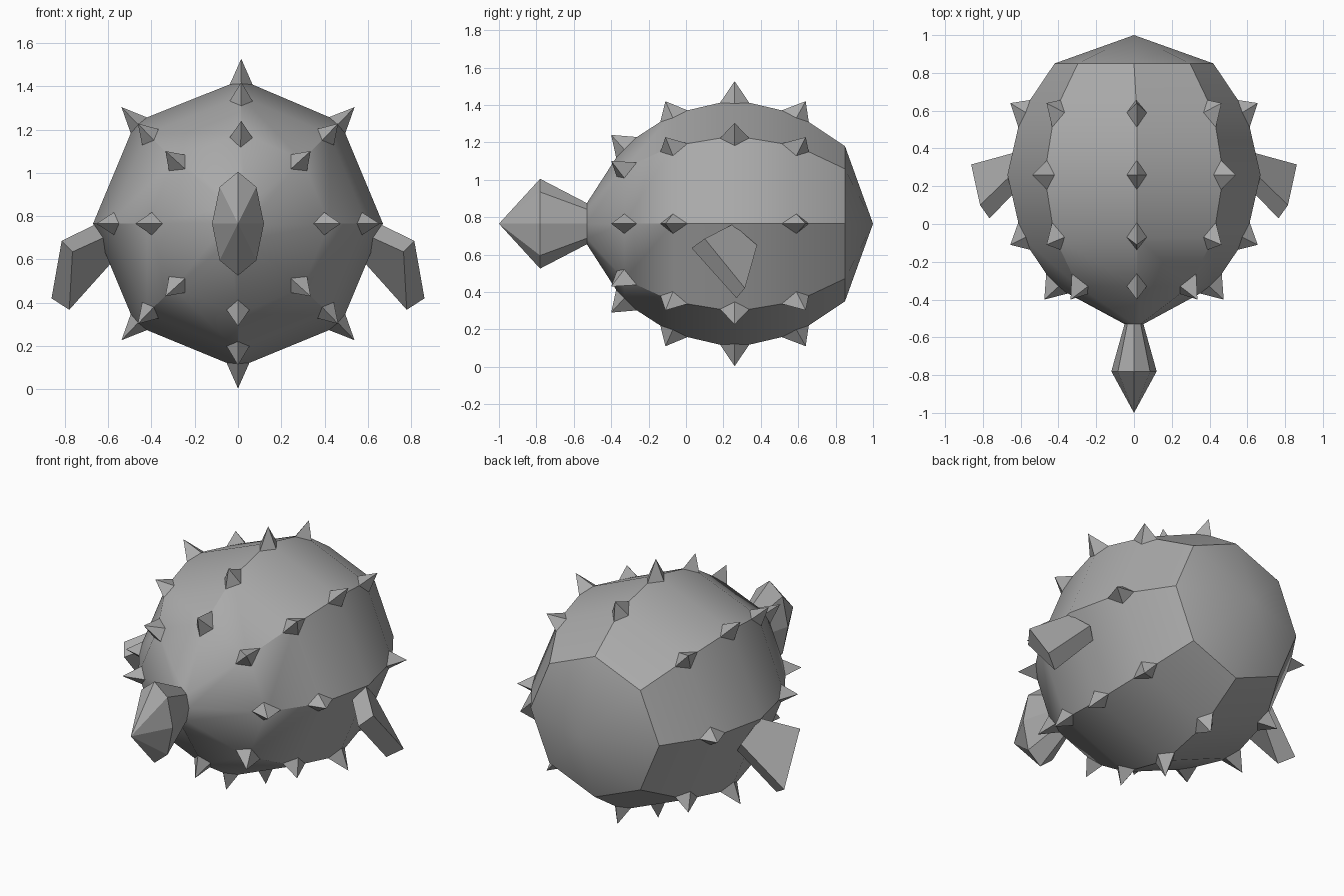
import bpy, bmesh
from math import pi, sin, cos, radians
from mathutils import Vector

if "Cube" in bpy.data.objects:
    bpy.data.objects.remove(bpy.data.objects["Cube"])

ZC = 0.765      # height of the long axis
SIDES = 8

grey = bpy.data.materials.new("dark_grey")
grey.diffuse_color = (0.4, 0.4, 0.4, 1)
grey.use_nodes = True
grey.node_tree.nodes["Principled BSDF"].inputs["Base Color"].default_value = grey.diffuse_color


def make_object(name, bm, smooth=None):
    bmesh.ops.recalc_face_normals(bm, faces=bm.faces)
    mesh = bpy.data.meshes.new(name)
    bm.to_mesh(mesh)
    bm.free()
    mesh.materials.append(grey)
    ob = bpy.data.objects.new(name, mesh)
    bpy.context.collection.objects.link(ob)
    if smooth:
        bpy.ops.object.select_all(action='DESELECT')
        ob.select_set(True)
        bpy.context.view_layer.objects.active = ob
        bpy.ops.object.shade_smooth_by_angle(angle=radians(smooth))
    return ob


def ring_point(ring, i):
    """Corner i of an octagonal ring (y, x radius, z radius, sideways shift of the top corner)."""
    y, rx, rz, top = ring
    a = 2 * pi * (i % SIDES) / SIDES
    return Vector((rx * cos(a) + (top if i % SIDES == 2 else 0), y, ZC + rz * sin(a)))


def lathe(name, rings, start, end, smooth=None):
    """Skin octagonal rings and close each end at a point or flat."""
    bm = bmesh.new()
    loops = [[bm.verts.new(ring_point(r, i)) for i in range(SIDES)] for r in rings]
    for a, b in zip(loops, loops[1:]):
        for i in range(SIDES):
            j = (i + 1) % SIDES
            bm.faces.new((a[i], a[j], b[j], b[i]))
    for loop, tip in ((loops[0], start), (loops[-1], end)):
        if tip is None:
            bm.faces.new(loop)
            continue
        p = bm.verts.new((0, tip, ZC))
        for i in range(SIDES):
            bm.faces.new((loop[i], loop[(i + 1) % SIDES], p))
    return make_object(name, bm, smooth)


# Round body
BODY = [(-0.53, 0.05, 0.11, 0), (-0.33, 0.42, 0.42, 0.015), (-0.07, 0.595, 0.588, 0.015),
        (0.26, 0.67, 0.665, 0.015), (0.59, 0.595, 0.588, 0.015), (0.85, 0.42, 0.415, 0)]
lathe("body", BODY, None, 1.0, smooth=30)

# Flattened tail
lathe("tail", [(-0.53, 0.05, 0.11, 0), (-0.78, 0.12, 0.24, 0)], None, -1.0)

# Spikes: pyramids whose base corners lie on the body edges (ring, tip y, tip radius)
bm = bmesh.new()
for k, y1, r1 in [(1, -0.40, 0.475), (2, -0.11, 0.655), (3, 0.26, 0.762), (4, 0.64, 0.655)]:
    for i in range(SIDES):
        if k == 3 and i % 4 == 0:
            continue            # the fins sit here
        centre = ring_point(BODY[k], i)

        def toward(p, dist):
            return bm.verts.new(centre + (p - centre).normalized() * dist)

        quad = [toward(ring_point(BODY[k - 1], i), 0.08), toward(ring_point(BODY[k], i - 1), 0.057),
                toward(ring_point(BODY[k + 1], i), 0.08), toward(ring_point(BODY[k], i + 1), 0.057)]
        apex = bm.verts.new(ring_point((y1, r1, r1, 0.015), i))
        bm.faces.new(quad)
        for n in range(4):
            bm.faces.new((quad[n], quad[(n + 1) % 4], apex))
make_object("spikes", bm)

# Side fins, flaring outward and down
outer = [(0.815, 0.10, 0.685), (0.862, 0.315, 0.42), (0.78, 0.27, 0.367), (0.765, 0.03, 0.635)]
root = [(0.66, 0.25, 0.762), (0.625, 0.38, 0.65), (0.58, 0.35, 0.59), (0.60, 0.20, 0.71)]
for side, label in ((1, "right_fin"), (-1, "left_fin")):
    bm = bmesh.new()
    o, r = ([bm.verts.new((x * side, y, z)) for x, y, z in pts] for pts in (outer, root))
    bm.faces.new(o)
    bm.faces.new(r)
    for k in range(4):
        j = (k + 1) % 4
        bm.faces.new((o[k], o[j], r[j], r[k]))
    make_object(label, bm)
